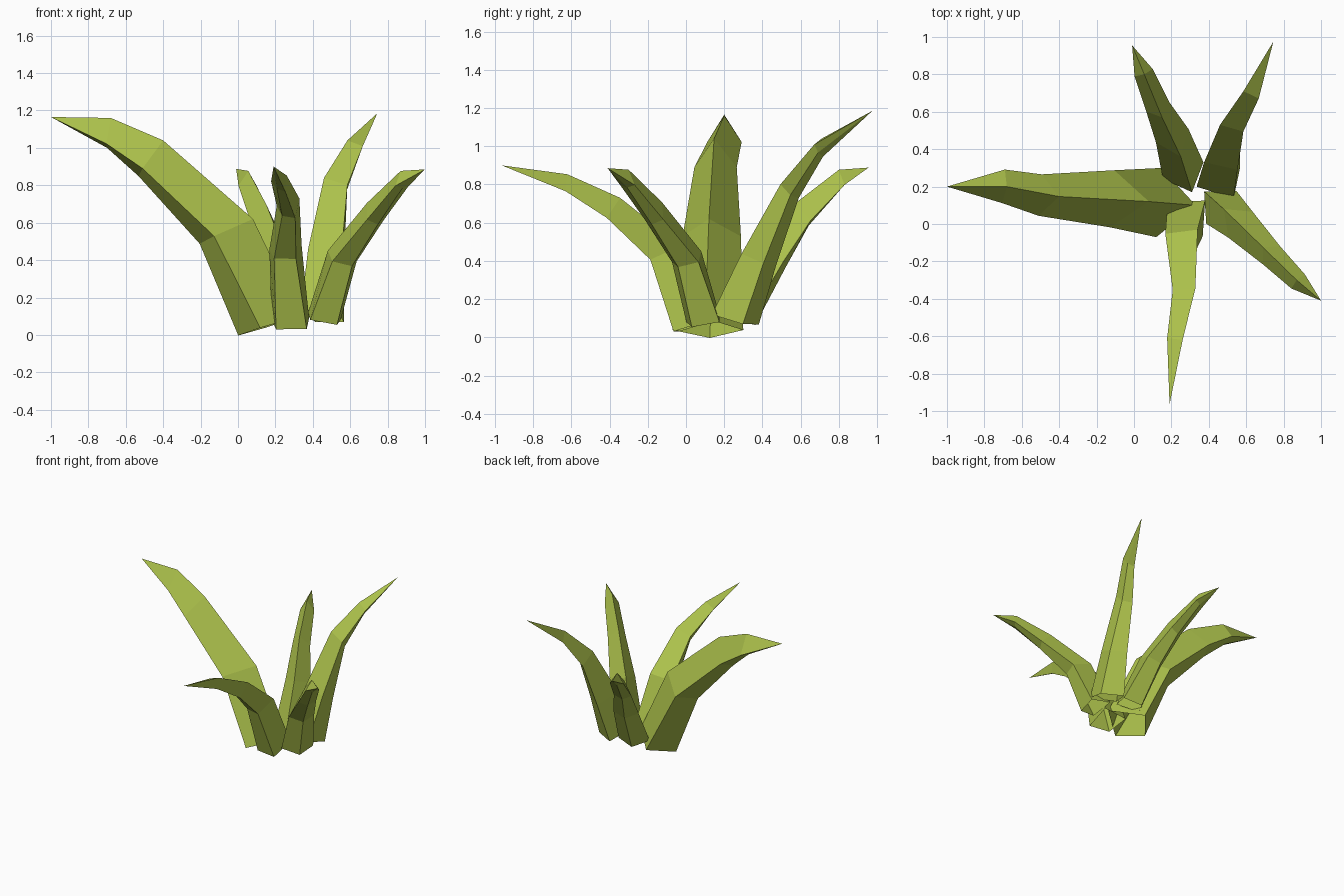
import bpy, bmesh, math
from mathutils import Vector

if "Cube" in bpy.data.objects:
    bpy.data.objects.remove(bpy.data.objects["Cube"])

green = bpy.data.materials.new("leaf_green")
green.diffuse_color = (0.41, 0.53, 0.07, 1)
green.use_nodes = True
green.node_tree.nodes["Principled BSDF"].inputs["Base Color"].default_value = green.diffuse_color

# Diamond section at four stations: (outward and vertical offset from ridge to keel,
# half width, how far down the edges sit)
SECTIONS = [((0.32, -0.10), 0.18, 0.60),
            ((0.28, -0.13), 0.15, 0.69),
            ((0.13, -0.19), 0.11, 0.78),
            ((0.02, -0.16), 0.09, 0.86)]


def leaf(name, ridge, base_size, tip_size, roll):
    """Tapering bent leaf, open at the base, hung under a ridge line that ends at the tip."""
    ridge = [Vector(p) for p in ridge]
    out = ridge[-1] - ridge[0]
    out.z = 0
    out.normalize()
    side = Vector((-out.y, out.x, 0))
    c, s = math.cos(math.radians(roll)), math.sin(math.radians(roll))
    bm = bmesh.new()
    rings = []
    for n, (top, ((o, z), w, f)) in enumerate(zip(ridge, SECTIONS)):
        size = base_size + (tip_size - base_size) * n / 3
        d = (out * o + Vector((0, 0, z))) * size
        across = (side * c + d.normalized() * s) * w * size
        down = d * c - side * d.length * s
        rings.append([bm.verts.new(p) for p in
                      (top, top + down * f + across, top + down, top + down * f - across)])
    tip = bm.verts.new(ridge[-1])
    cap = bm.faces.new(rings[0])
    for i in range(4):
        j = (i + 1) % 4
        for a, b in zip(rings, rings[1:]):
            bm.faces.new((a[i], a[j], b[j], b[i]))
        bm.faces.new((rings[-1][i], rings[-1][j], tip))
    bmesh.ops.recalc_face_normals(bm, faces=bm.faces)
    bmesh.ops.delete(bm, geom=[cap], context='FACES_ONLY')
    me = bpy.data.meshes.new(name)
    bm.to_mesh(me)
    bm.free()
    me.materials.append(green)
    bpy.context.collection.objects.link(bpy.data.objects.new(name, me))


# Five leaves fanning out from the centre
leaf("left_leaf", [(0.33, 0.10, 0.10), (0.08, 0.12, 0.62), (-0.40, 0.147, 1.04),
                   (-0.68, 0.20, 1.16), (-1.0, 0.20, 1.165)], 1.03, 1.0, 0)
leaf("front_leaf", [(0.38, 0.125, 0.09), (0.34, -0.03, 0.48), (0.328, -0.345, 0.73),
                    (0.26, -0.62, 0.853), (0.19, -0.965, 0.90)], 0.74, 0.54, 36)
leaf("right_leaf", [(0.375, 0.175, 0.12), (0.48, 0.08, 0.45), (0.69, -0.125, 0.706),
                    (0.87, -0.30, 0.877), (1.0, -0.41, 0.885)], 0.66, 0.58, 0)
leaf("back_right_leaf", [(0.335, 0.20, 0.13), (0.375, 0.33, 0.46), (0.46, 0.53, 0.84),
                         (0.585, 0.71, 1.04), (0.745, 0.975, 1.185)], 0.77, 0.58, 38)
leaf("back_left_leaf", [(0.31, 0.17, 0.13), (0.25, 0.36, 0.45), (0.15, 0.57, 0.70),
                        (0.055, 0.80, 0.877), (-0.01, 0.955, 0.888)], 0.65, 0.58, 0)
